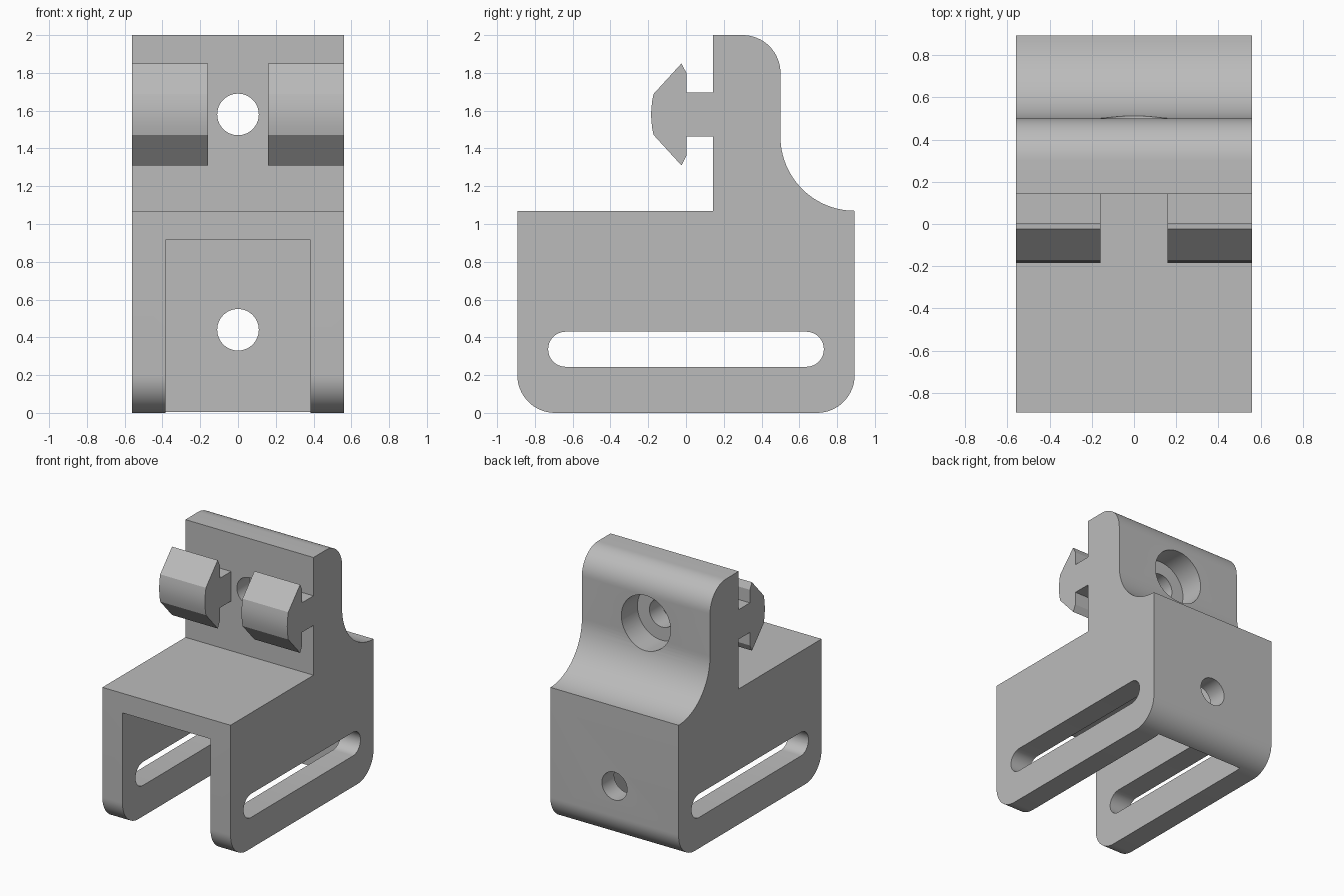
import bpy, bmesh, math
from mathutils import Matrix

cube = bpy.data.objects.get("Cube")
if cube:
    bpy.data.objects.remove(cube, do_unlink=True)

COLOR = (0.5, 0.5, 0.5, 1)
grey = bpy.data.materials.new("plain_grey")
grey.use_nodes = True
grey.diffuse_color = COLOR
grey.node_tree.nodes["Principled BSDF"].inputs["Base Color"].default_value = COLOR


def arc(cy, cz, r, start, end, n=16):
    """Points of an arc in the side plane, angles in degrees."""
    angles = [math.radians(start + (end - start) * i / n) for i in range(n + 1)]
    return [(cy + r * math.cos(a), cz + r * math.sin(a)) for a in angles]


def finish(name, bm):
    bmesh.ops.recalc_face_normals(bm, faces=bm.faces)
    mesh = bpy.data.meshes.new(name)
    bm.to_mesh(mesh)
    bm.free()
    mesh.materials.append(grey)
    obj = bpy.data.objects.new(name, mesh)
    bpy.context.collection.objects.link(obj)
    return obj


def extrude_x(name, profile, x0, x1):
    """Side profile of (y, z) points swept across the width."""
    bm = bmesh.new()
    face = bm.faces.new([bm.verts.new((x0, y, z)) for y, z in profile])
    swept = bmesh.ops.extrude_face_region(bm, geom=[face])["geom"]
    verts = [v for v in swept if isinstance(v, bmesh.types.BMVert)]
    bmesh.ops.translate(bm, verts=verts, vec=(x1 - x0, 0, 0))
    return finish(name, bm)


def bore(name, r, z, y0, y1):
    """Cylinder running front to back."""
    bm = bmesh.new()
    place = Matrix.Translation((0, (y0 + y1) / 2, z)) @ Matrix.Rotation(math.pi / 2, 4, "X")
    bmesh.ops.create_cone(bm, cap_ends=True, segments=64, radius1=r, radius2=r,
                          depth=y1 - y0, matrix=place)
    return finish(name, bm)


def activate(obj):
    bpy.ops.object.select_all(action="DESELECT")
    obj.select_set(True)
    bpy.context.view_layer.objects.active = obj


def cut(obj, cutter):
    cutter.hide_render = True
    mod = obj.modifiers.new("cut", "BOOLEAN")
    mod.operation = "DIFFERENCE"
    mod.solver = "EXACT"
    mod.object = cutter
    activate(obj)
    bpy.ops.object.modifier_apply(modifier=mod.name)
    bpy.data.objects.remove(cutter, do_unlink=True)


def smooth(obj):
    activate(obj)
    bpy.ops.object.shade_smooth_by_angle(angle=math.radians(20))


# Body: rounded base, concave back sweep and upright plate
W, D, DECK, FRONT, BACK = 0.56, 0.893, 1.07, 0.143, 0.5
SWEEP = D - BACK
outline = (arc(-D + 0.2, 0.2, 0.2, 180, 270)
           + arc(D - 0.2, 0.2, 0.2, 270, 360)
           + arc(D, DECK + SWEEP, SWEEP, 270, 180, 24)
           + arc(BACK - 0.2, 1.8, 0.2, 0, 90)
           + [(FRONT, 2), (FRONT, DECK), (-D, DECK)])
body = extrude_x("bracket_body", outline, -W, W)

# Channel open to the front and below
channel = [(-1.2, -0.2), (0.74, -0.2), (0.74, 0.915), (-1.2, 0.915)]
cut(body, extrude_x("channel_cutter", channel, -0.385, 0.385))

# Long slots through both cheeks
slot = arc(-0.637, 0.337, 0.093, 90, 270) + arc(0.637, 0.337, 0.093, -90, 90)
cut(body, extrude_x("slot_cutter", slot, -1, 1))

# Screw holes, the upper one counterbored from the back
cut(body, bore("lower_hole_cutter", 0.11, 0.44, 0.5, 1.2))
cut(body, bore("upper_hole_cutter", 0.11, 1.58, -0.3, 1.2))
cut(body, bore("counterbore_cutter", 0.215, 1.58, 0.3, 1.2))
smooth(body)

# Pair of barbed hooks on the upright, symmetric about their mid height
MID = 1.58
upper = [(FRONT + 0.02, 0.117), (0.002, 0.117), (0.002, 0.22), (-0.024, 0.27),
         (-0.172, 0.108), (-0.179, 0.072), (-0.183, 0.036)]
barb = ([(y, MID + z) for y, z in upper] + [(-0.185, MID)]
        + [(y, MID - z) for y, z in reversed(upper)])
for name, x0, x1 in (("hook_left", 0.16, W), ("hook_right", -W, -0.16)):
    smooth(extrude_x(name, barb, x0, x1))
